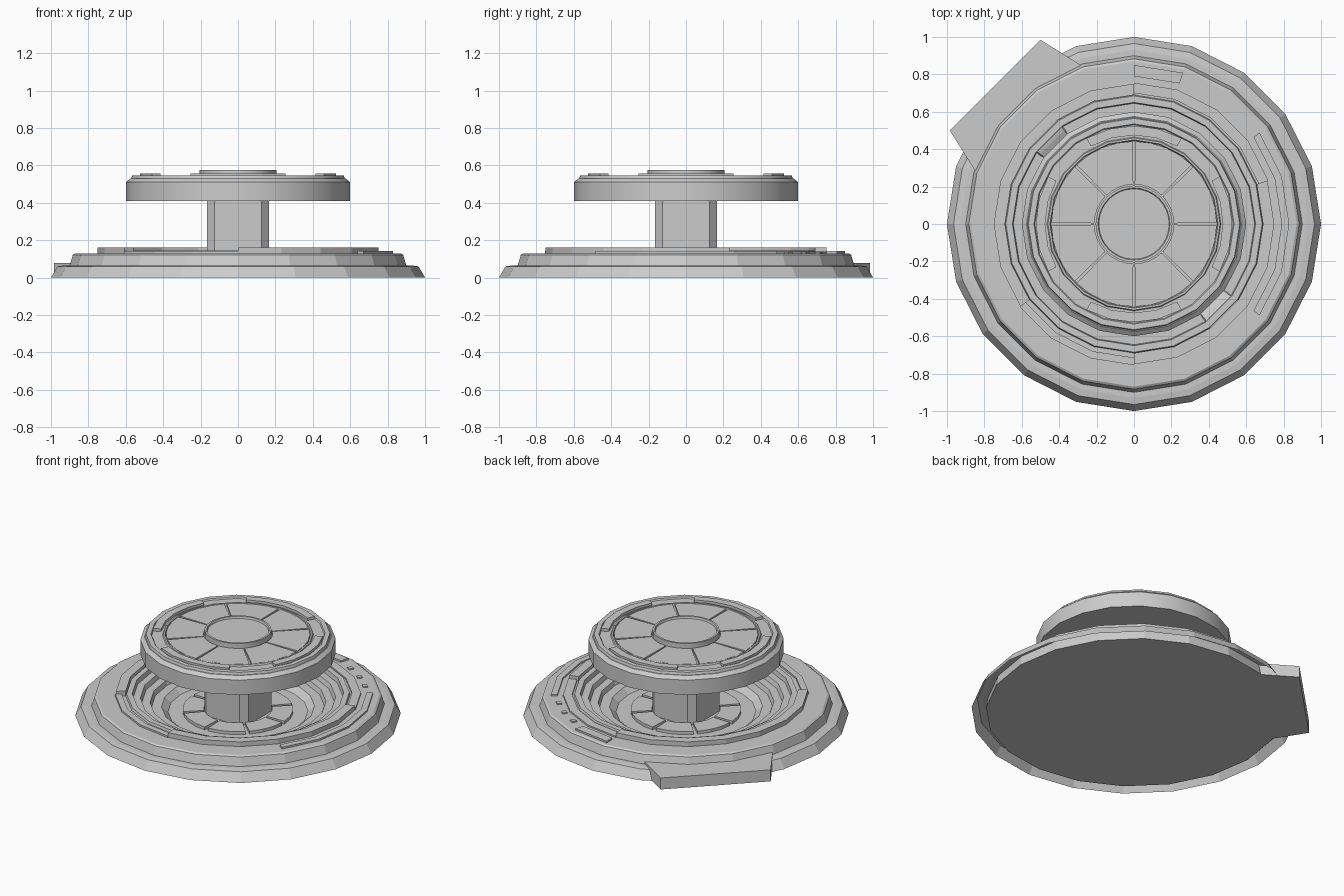
import bpy, bmesh
from math import cos, sin, radians, ceil

if "Cube" in bpy.data.objects:
    bpy.data.objects.remove(bpy.data.objects["Cube"])


def finish(name, bm, smooth=False):
    bmesh.ops.recalc_face_normals(bm, faces=bm.faces)
    me = bpy.data.meshes.new(name)
    bm.to_mesh(me)
    bm.free()
    ob = bpy.data.objects.new(name, me)
    bpy.context.collection.objects.link(ob)
    if smooth:
        bpy.ops.object.select_all(action='DESELECT')
        ob.select_set(True)
        bpy.context.view_layer.objects.active = ob
        bpy.ops.object.shade_smooth_by_angle(angle=radians(30))
    return ob


def lathe(name, profile, n=20, smooth=False):
    """Turn an (r, z) profile around the z axis."""
    bm = bmesh.new()
    rings = []
    for r, z in profile:
        if r == 0:
            rings.append([bm.verts.new((0, 0, z))] * n)
        else:
            rings.append([bm.verts.new((r * cos(radians(360 * i / n)),
                                        r * sin(radians(360 * i / n)), z)) for i in range(n)])
    for a, b in zip(rings, rings[1:]):
        for i in range(n):
            j = (i + 1) % n
            bm.faces.new(list(dict.fromkeys((a[i], a[j], b[j], b[i]))))
    return finish(name, bm, smooth)


def arc(name, r0, r1, z0, z1, a0, a1, step=18):
    """Box bent around the z axis between two angles."""
    bm = bmesh.new()
    k = max(1, ceil((a1 - a0) / step - 0.001))
    sections = []
    for i in range(k + 1):
        t = radians(a0 + (a1 - a0) * i / k)
        sections.append([bm.verts.new((r * cos(t), r * sin(t), z))
                         for r, z in ((r0, z0), (r1, z0), (r1, z1), (r0, z1))])
    for a, b in zip(sections, sections[1:]):
        for i in range(4):
            j = (i + 1) % 4
            bm.faces.new((a[i], a[j], b[j], b[i]))
    bm.faces.new(sections[0])
    bm.faces.new(sections[-1])
    return finish(name, bm)


def hull(name, points):
    bm = bmesh.new()
    for p in points:
        bm.verts.new(p)
    bmesh.ops.convex_hull(bm, input=bm.verts)
    bmesh.ops.dissolve_limit(bm, angle_limit=0.02, verts=bm.verts, edges=bm.edges)
    return finish(name, bm)


# Outer skirt, open underneath
lathe("base_skirt", [(1.0, 0), (0.965, 0.06), (0.93, 0.065), (0.89, 0.065)])

# Main base with terraced bowl
lathe("base_bowl", [
    (0, 0), (0.91, 0), (0.90, 0.065), (0.883, 0.122), (0.87, 0.13),
    (0.69, 0.13), (0.685, 0.145), (0.65, 0.145), (0.645, 0.115), (0.60, 0.115),
    (0.59, 0.085), (0.54, 0.085), (0.53, 0.055), (0.47, 0.055),
    (0.43, 0.02), (0, 0.02)])

# Raised rim walls, low strips and outer strips
for a0, a1 in ((90, 216), (270, 378)):
    arc("rim_wall", 0.69, 0.75, 0.12, 0.162, a0, a1)
arc("front_low_rim", 0.715, 0.755, 0.12, 0.142, 216, 270)
arc("back_low_rim", 0.70, 0.755, 0.12, 0.14, 18, 90)
arc("back_strip", 0.79, 0.85, 0.12, 0.142, 72, 90)
arc("side_strip", 0.79, 0.83, 0.12, 0.142, -36, 36)

# Small marker studs
for a in (44, 54, 64):
    arc("marker_stud", 0.775, 0.805, 0.12, 0.138, a - 1.1, a + 1.1)

# Entrance platform
corners = [(-0.50, 0.985), (-0.985, 0.50), (-0.85, 0.285), (-0.285, 0.85)]
hull("entrance_platform", [(x, y, z) for x, y in corners for z in (0, 0.078)])

# Ramps on the diagonal
for a in (135, 315):
    c, s = cos(radians(a)), sin(radians(a))
    hull("ramp", [(r * c - w * s, r * s + w * c, z)
                  for r, h, zs in ((0.40, 0.07, (0.015, 0.03)), (0.62, 0.09, (0.02, 0.13)),
                                   (0.69, 0.105, (0.02, 0.147)))
                  for w in (-h, h) for z in zs])

# Floor tiles around the column
for i in range(8):
    arc("floor_tile", 0.21, 0.34, 0.01, 0.04, i * 45 + 2, i * 45 + 43, 15)

# Chamfered square column
p, q = 0.165, 0.125
outline = [(p, q), (q, p), (-q, p), (-p, q), (-p, -q), (-q, -p), (q, -p), (p, -q)]
hull("column", [(x, y, z) for x, y in outline for z in (0.01, 0.42)])

# Upper disc
lathe("upper_disc", [
    (0, 0.41), (0.6, 0.41), (0.6, 0.51), (0.575, 0.53), (0.57, 0.53), (0.565, 0.547),
    (0.535, 0.547), (0.53, 0.538), (0.465, 0.538), (0.46, 0.547), (0.45, 0.547),
    (0.445, 0.53), (0, 0.53)], 20, True)

# Wedge panels with slits between them
for i in range(8):
    arc("disc_panel", 0.212, 0.442, 0.525, 0.545, i * 45 + 1, i * 45 + 44, 11)

# Four curved bars on the disc edge
for a in (0, 90, 180, 270):
    arc("disc_bar", 0.475, 0.525, 0.53, 0.556, a - 29, a + 29, 14.5)

# Dished hub
lathe("disc_hub", [(0, 0.525), (0.205, 0.525), (0.205, 0.575), (0.192, 0.575),
                   (0.188, 0.562), (0, 0.562)], 32, True)
